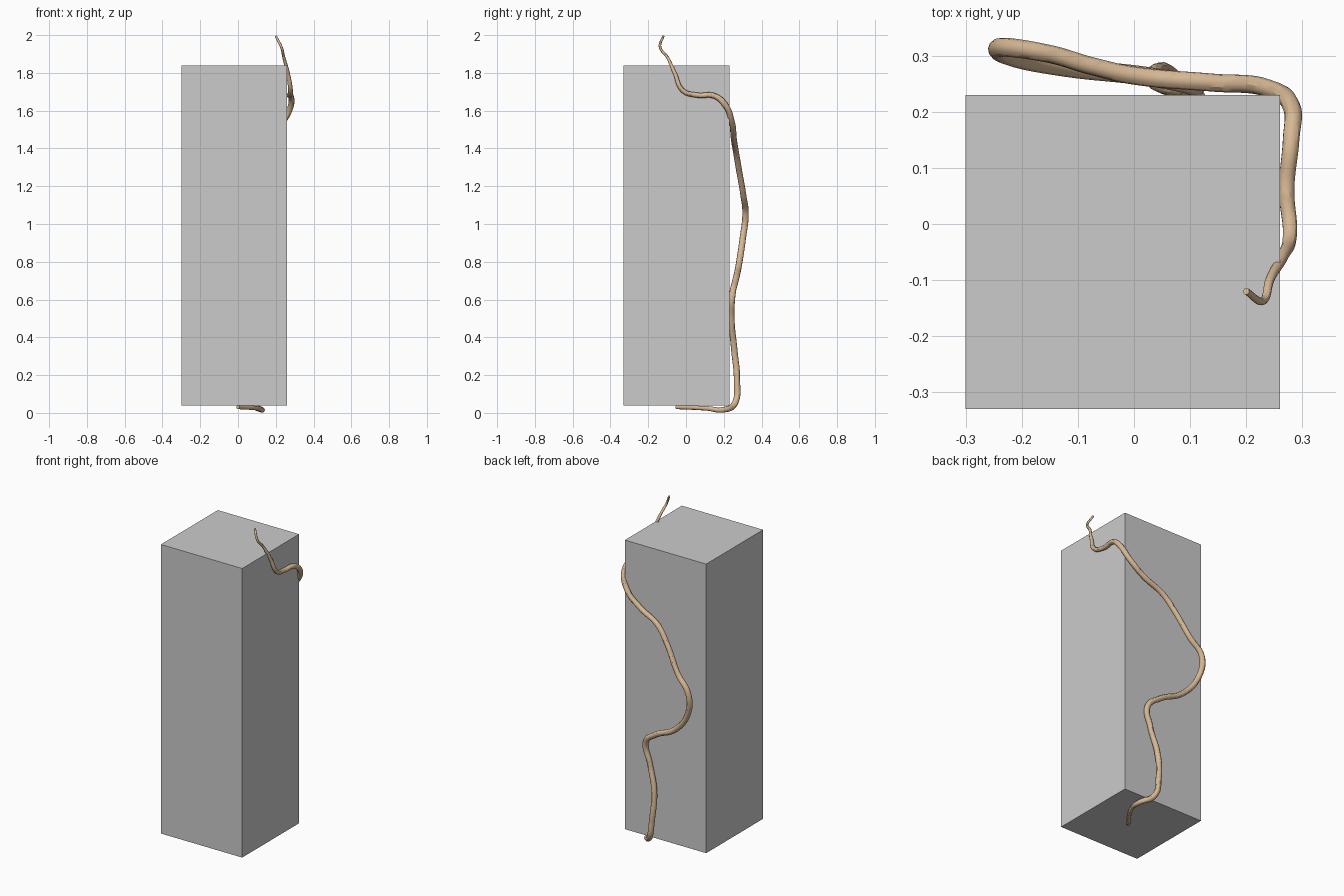
import bpy


def material(name, rgb):
    m = bpy.data.materials.new(name)
    m.diffuse_color = (*rgb, 1)
    return m


# Plain square pillar
bpy.ops.mesh.primitive_cube_add(size=1, location=(-0.02, -0.05, 0.94))
pillar = bpy.context.object
pillar.name = "pillar"
pillar.scale = (0.56, 0.56, 1.80)
bpy.ops.object.transform_apply(location=False, rotation=False, scale=True)
pillar.data.materials.append(material("grey", (0.6, 0.6, 0.6)))

# Vine path (x, y, z, radius), from the tip down to the root under the pillar
path = [
    (0.20, -0.12, 1.995, .006), (0.23, -0.137, 1.935, .007),
    (0.242, -0.10, 1.885, .008), (0.264, -0.06, 1.80, .010),
    (0.278, -0.015, 1.705, .013), (0.272, 0.06, 1.682, .014),
    (0.28, 0.15, 1.678, .015), (0.281, 0.208, 1.63, .016),
    (0.235, 0.243, 1.54, .016), (0.14, 0.252, 1.46, .016),
    (0.01, 0.263, 1.39, .016), (-0.07, 0.28, 1.29, .016),
    (-0.155, 0.304, 1.15, .016), (-0.235, 0.315, 1.05, .017),
    (-0.225, 0.300, 0.92, .017), (-0.12, 0.279, 0.78, .017),
    (0.03, 0.262, 0.70, .017), (0.105, 0.246, 0.63, .017),
    (0.08, 0.241, 0.50, .016), (0.04, 0.255, 0.34, .017),
    (0.045, 0.27, 0.17, .017), (0.07, 0.258, 0.05, .017),
    (0.125, 0.20, 0.017, .015), (0.107, 0.11, 0.024, .012),
    (0.0, -0.05, 0.030, .010),
]
curve = bpy.data.curves.new("vine", 'CURVE')
curve.dimensions = '3D'
curve.bevel_depth = 1.0
curve.bevel_resolution = 4
curve.resolution_u = 10
curve.use_fill_caps = True
spline = curve.splines.new('BEZIER')
spline.bezier_points.add(len(path) - 1)
for p, (x, y, z, r) in zip(spline.bezier_points, path):
    p.co = (x, y, z)
    p.radius = r
    p.handle_left_type = p.handle_right_type = 'AUTO'
vine = bpy.data.objects.new("vine", curve)
bpy.context.collection.objects.link(vine)
curve.materials.append(material("tan_wood", (0.68, 0.48, 0.30)))

# Turn the vine into a smooth mesh
bpy.ops.object.select_all(action='DESELECT')
vine.select_set(True)
bpy.context.view_layer.objects.active = vine
bpy.ops.object.convert(target='MESH')
bpy.ops.object.shade_smooth_by_angle()
